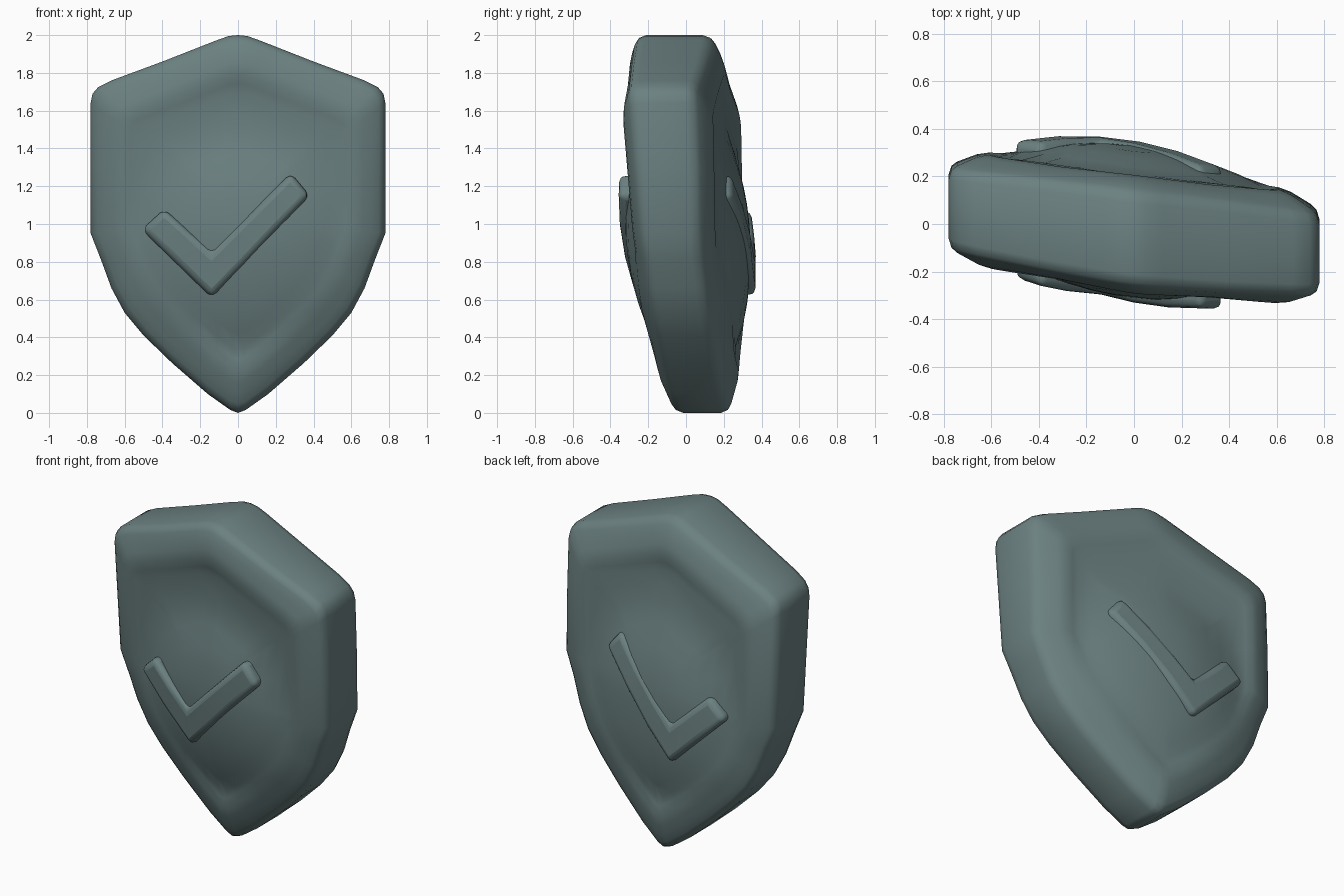
import bpy, bmesh, math
from mathutils import Matrix

cube = bpy.data.objects.get("Cube")
if cube:
    bpy.data.objects.remove(cube, do_unlink=True)

mat = bpy.data.materials.new("slate_teal")
mat.use_nodes = True
colour = (0.15, 0.22, 0.22, 1)
mat.diffuse_color = colour
bsdf = mat.node_tree.nodes["Principled BSDF"]
bsdf.inputs["Base Color"].default_value = colour
bsdf.inputs["Roughness"].default_value = 0.7

# The whole badge is turned slightly and leans forward at the top
LEAN = Matrix(((1, 0, 0, 0), (-0.12, 1, -0.085, 0.085), (0, 0, 1, 0), (0, 0, 0, 1)))
HALF_WIDTH, MID_Z = 0.78, 1.05


def radius_squared(x, z):
    """Squared distance from the middle of the domed panel."""
    return x * x + (z - 0.9) ** 2


def body_depth(depth, side, x, z):
    """Add the domed panel, the thicker crown and the fuller upper back."""
    dome = 0.11 * max(0, 1 - radius_squared(x, z) / 0.31)
    crown = 0.025 * min(1, max(0, (z - 1.7) / 0.2))
    upper_back = 0.07 * min(0.7, max(0, z - 0.8)) if side > 0 else 0
    return depth + dome + crown + upper_back


def tick_depth(x, z):
    return 0.337 - 0.18 * radius_squared(x, z)


def finish(name, bm):
    bmesh.ops.recalc_face_normals(bm, faces=bm.faces[:])
    mesh = bpy.data.meshes.new(name)
    bm.to_mesh(mesh)
    bm.free()
    mesh.transform(LEAN)
    mesh.materials.append(mat)
    obj = bpy.data.objects.new(name, mesh)
    bpy.context.collection.objects.link(obj)
    return obj


def smooth(obj, degrees):
    bpy.ops.object.select_all(action="DESELECT")
    obj.select_set(True)
    bpy.context.view_layer.objects.active = obj
    bpy.ops.object.shade_smooth_by_angle(angle=math.radians(degrees))


# Shield outline: right half from tip to crown, then mirrored
half = [(0.04, 0.015), (0.16, 0.10), (0.35, 0.265), (0.5, 0.41), (0.6, 0.53),
        (0.67, 0.66), (0.725, 0.81), (0.78, 0.95), (0.78, 1.3), (0.78, 1.64),
        (0.77, 1.69), (0.74, 1.725), (0.67, 1.76), (0.4, 1.86), (0.12, 1.97), (0.05, 1.995)]
outline = [(0, 0)] + half + [(0, 2)] + [(-x, z) for x, z in reversed(half)]

# Cross-section: inset from the edge, and half depth (panel, groove, rounded rim)
section = [(0.7, 0.205), (0.6, 0.205), (0.5, 0.205), (0.4, 0.205), (0.31, 0.205),
           (0.25, 0.203), (0.21, 0.207), (0.17, 0.213), (0.12, 0.2),
           (0.075, 0.178), (0.035, 0.158), (0.012, 0.138), (0, 0.1)]
rows = [(d, y, -1) for d, y in section] + [(d, y, 1) for d, y in reversed(section)]

bm = bmesh.new()
rings = []
for inset, depth, side in rows:
    s = 1 - inset / HALF_WIDTH
    points = [(x * s, MID_Z + (z - MID_Z) * s) for x, z in outline]
    rings.append([bm.verts.new((x, side * body_depth(depth, side, x, z), z)) for x, z in points])
n = len(outline)
for a, b in zip(rings, rings[1:]):
    for i in range(n):
        j = (i + 1) % n
        bm.faces.new((a[i], a[j], b[j], b[i]))
bm.faces.new(rings[0])
bm.faces.new(rings[-1])
smooth(finish("shield_body", bm), 50)

# Raised tick that follows the dome: matching pairs of points along its two long edges
outer = [(-0.51, 0.97), (-0.33, 0.795), (-0.14, 0.61), (0.03, 0.785), (0.2, 0.965), (0.38, 1.15)]
inner = [(-0.39, 1.08), (-0.27, 0.97), (-0.14, 0.85), (-0.01, 0.98), (0.13, 1.12), (0.28, 1.27)]
bm = bmesh.new()
caps = []
for side in (-1, 1):
    low, high = [[bm.verts.new((x, side * tick_depth(x, z), z)) for x, z in edge]
                 for edge in (outer, inner)]
    for i in range(len(outer) - 1):
        bm.faces.new((low[i], low[i + 1], high[i + 1], high[i]))
    caps.append(low + high[::-1])
front, back = caps
for i in range(len(front)):
    j = (i + 1) % len(front)
    bm.faces.new((front[i], front[j], back[j], back[i]))
tick_obj = finish("raised_tick", bm)
bevel = tick_obj.modifiers.new("soft_edges", "BEVEL")
bevel.width = 0.035
bevel.segments = 3
smooth(tick_obj, 50)
